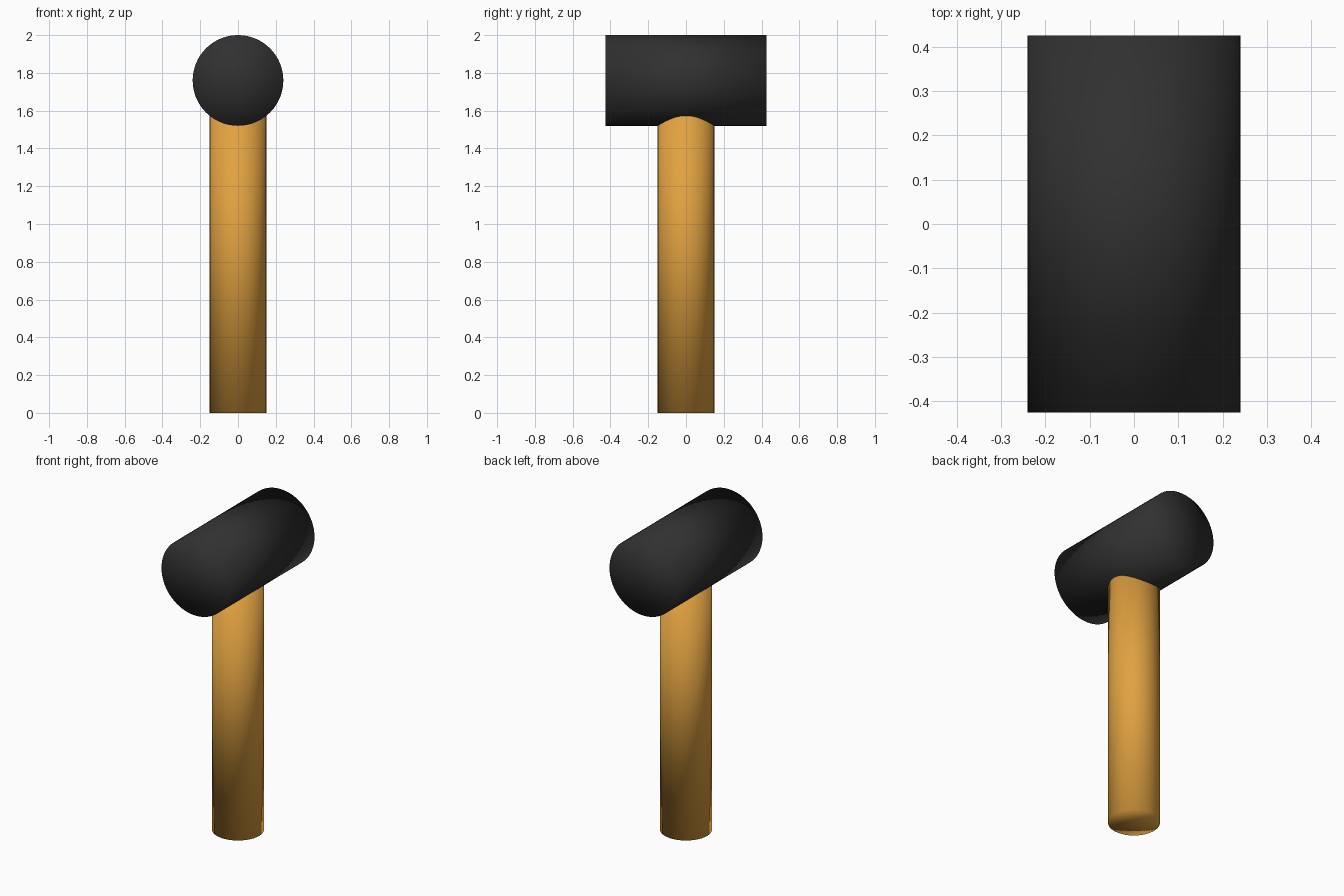
import bpy
import math

cube = bpy.data.objects.get("Cube")
if cube:
    bpy.data.objects.remove(cube, do_unlink=True)


def make_material(name, color):
    mat = bpy.data.materials.new(name)
    mat.use_nodes = True
    mat.diffuse_color = color
    bsdf = mat.node_tree.nodes["Principled BSDF"]
    bsdf.inputs["Base Color"].default_value = color
    bsdf.inputs["Roughness"].default_value = 0.8
    return mat


def rod(name, radius, length, location, rotation, mat):
    """Smooth cylinder whose end caps blend into the side."""
    bpy.ops.mesh.primitive_cylinder_add(
        vertices=64, radius=radius, depth=length, end_fill_type='TRIFAN',
        location=location, rotation=rotation)
    obj = bpy.context.object
    obj.name = name
    obj.data.name = name
    obj.data.materials.append(mat)
    bpy.ops.object.shade_smooth()
    return obj


rubber = make_material("black rubber", (0.03, 0.03, 0.03, 1))
wood = make_material("golden wood", (0.75, 0.36, 0.052, 1))

HEAD_RADIUS = 0.24
HEAD_Z = 2 - HEAD_RADIUS

# Upright handle, ending inside the head
rod("handle", 0.15, HEAD_Z, (0, 0, HEAD_Z / 2), (0, 0, 0), wood)

# Mallet head, lying front to back
rod("head", HEAD_RADIUS, 0.85, (0, 0, HEAD_Z), (math.pi / 2, 0, 0), rubber)
